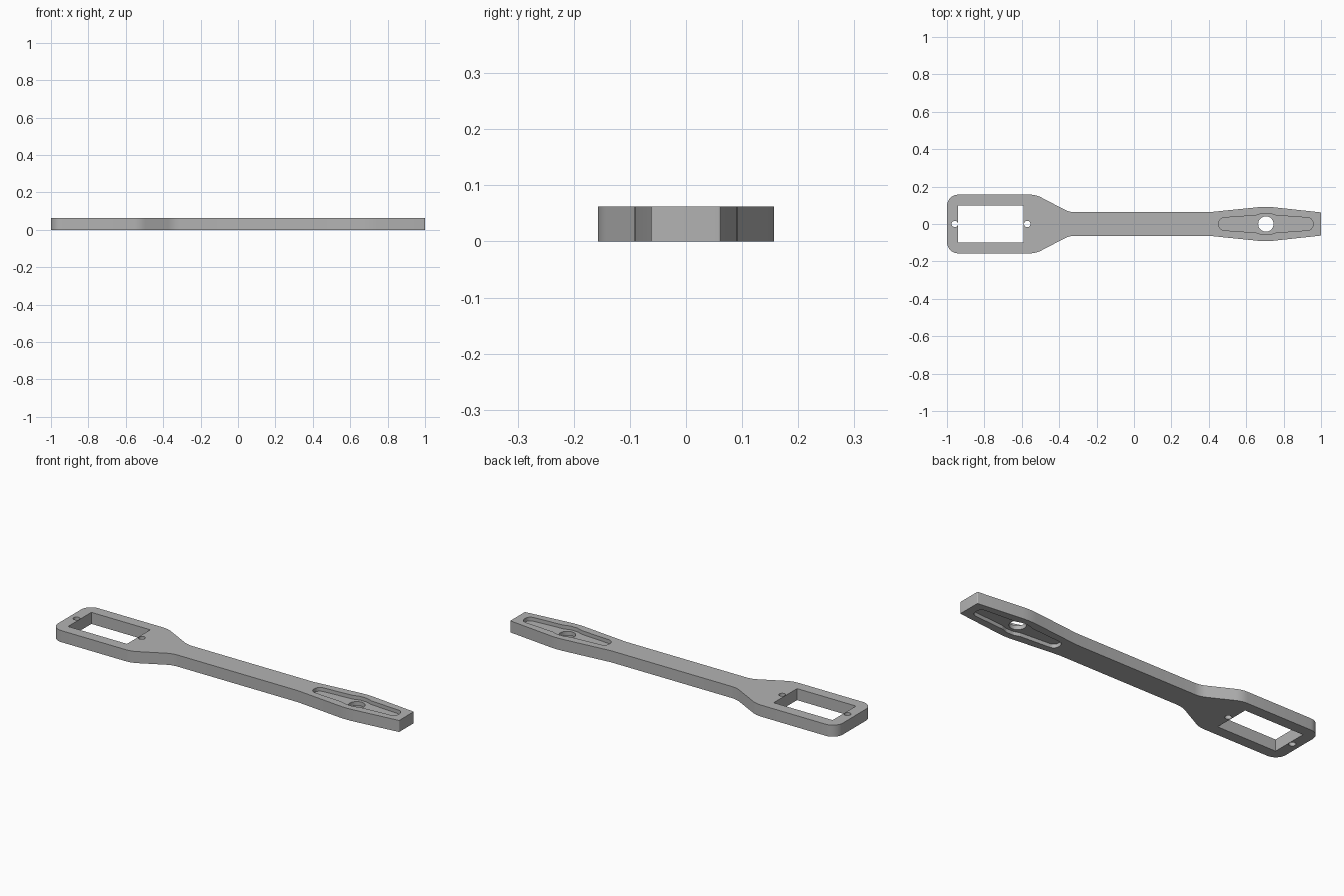
import bpy, bmesh, math
from mathutils import Vector

cube = bpy.data.objects.get("Cube")
if cube:
    bpy.data.objects.remove(cube, do_unlink=True)

THICK = 0.062
RECESS = 0.02

plastic = bpy.data.materials.new("grey plastic")
GREY = (0.45, 0.45, 0.45, 1)
plastic.diffuse_color = GREY
plastic.use_nodes = True
plastic.node_tree.nodes["Principled BSDF"].inputs["Base Color"].default_value = GREY


def rounded(corners, steps=8):
    """Closed outline from (x, y, fillet radius) corners."""
    outline = []
    n = len(corners)
    for i, (x, y, r) in enumerate(corners):
        p = Vector((x, y))
        if r == 0:
            outline.append(p)
            continue
        a = (Vector(corners[i - 1][:2]) - p).normalized()
        b = (Vector(corners[(i + 1) % n][:2]) - p).normalized()
        half = a.angle(b) / 2
        start, end = p + a * r / math.tan(half), p + b * r / math.tan(half)
        centre = p + (a + b).normalized() * r / math.sin(half)
        u, v = start - centre, end - centre
        sweep = u.angle(v)
        for k in range(steps + 1):
            t = sweep * k / steps
            outline.append(centre + (u * math.sin(sweep - t) + v * math.sin(t)) / math.sin(sweep))
    return outline


def symmetric(upper):
    """Mirror the upper half of an outline across the x axis."""
    return rounded(upper + [(x, -y, r) for x, y, r in reversed(upper)])


def circle(x, r, n=32):
    return [Vector((x + r * math.cos(math.tau * k / n), r * math.sin(math.tau * k / n)))
            for k in range(n)]


def prism(name, outline, z0, z1):
    bm = bmesh.new()
    face = bm.faces.new([bm.verts.new((p.x, p.y, z0)) for p in outline])
    top = bmesh.ops.extrude_face_region(bm, geom=[face])
    verts = [g for g in top["geom"] if isinstance(g, bmesh.types.BMVert)]
    bmesh.ops.translate(bm, verts=verts, vec=(0, 0, z1 - z0))
    bmesh.ops.recalc_face_normals(bm, faces=bm.faces)
    mesh = bpy.data.meshes.new(name)
    bm.to_mesh(mesh)
    bm.free()
    mesh.materials.append(plastic)
    obj = bpy.data.objects.new(name, mesh)
    bpy.context.collection.objects.link(obj)
    return obj


# Arm body: wide frame, slim shaft, gently bulged tip
arm = prism("servo_arm", symmetric([
    (-1, 0.157, 0.06), (-0.525, 0.157, 0.13), (-0.345, 0.063, 0.13),
    (0.4, 0.063, 0), (0.705, 0.094, 0.4), (1, 0.062, 0.005)]), 0, THICK)

# Openings: rectangular window, screw holes, hub hole, horn recesses on both faces
horn = symmetric([
    (0.453, 0.032, 0.03), (0.652, 0.046, 0.03), (0.684, 0.057, 0.04),
    (0.726, 0.057, 0.04), (0.758, 0.046, 0.03), (0.957, 0.032, 0.03)])
window = symmetric([(-0.94, 0.099, 0), (-0.59, 0.099, 0)])
low, high = -0.05, THICK + 0.05
cutters = [
    prism("window_cutter", window, low, high),
    prism("outer_screw_cutter", circle(-0.958, 0.017), low, high),
    prism("inner_screw_cutter", circle(-0.571, 0.017), low, high),
    prism("lower_recess_cutter", horn, low, RECESS),
    prism("upper_recess_cutter", horn, THICK - RECESS, high),
    prism("hub_cutter", circle(0.705, 0.041), low, high),
]

bpy.context.view_layer.objects.active = arm
for cutter in cutters:
    mod = arm.modifiers.new(cutter.name, "BOOLEAN")
    mod.operation = "DIFFERENCE"
    mod.solver = "EXACT"
    mod.object = cutter
    bpy.ops.object.modifier_apply(modifier=mod.name)
    bpy.data.objects.remove(cutter, do_unlink=True)

# Smooth fillets, crisp edges
bpy.ops.object.select_all(action="DESELECT")
arm.select_set(True)
bpy.ops.object.shade_smooth_by_angle(angle=math.radians(30))
